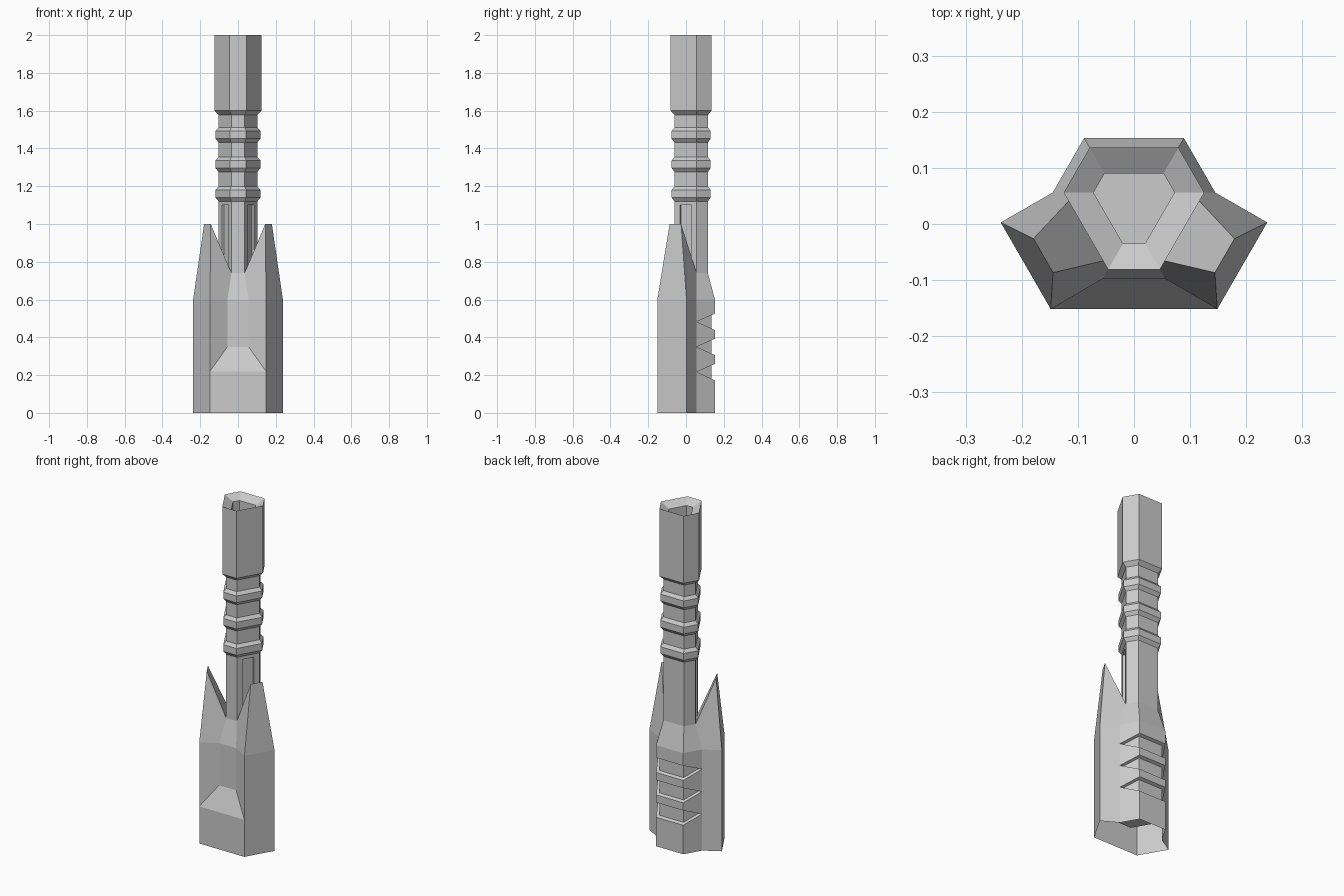
import bpy, bmesh, math
from mathutils import Matrix

if "Cube" in bpy.data.objects:
    bpy.data.objects.remove(bpy.data.objects["Cube"])

CY = 0.037      # axis of the barrel in y
R3 = math.sqrt(3)


def hex_pts(l):
    """Three long and three short sides; l = distance of the long sides from the axis."""
    s, w = l + 0.019, (l - 0.019) / R3
    pts = []
    for k in range(3):
        a = math.radians(120 * k)
        for x in (-w, w):
            pts.append((x * math.cos(a) + s * math.sin(a),
                        CY + x * math.sin(a) - s * math.cos(a)))
    return pts  # front-left, front-right, then counter-clockwise


def loft(name, rings, caps):
    """Bridge equal-length rings of 3D points; caps = extra faces as (ring, index) lists."""
    bm = bmesh.new()
    vs = [[bm.verts.new(p) for p in r] for r in rings]
    n = len(rings[0])
    for a, b in zip(vs, vs[1:]):
        for i in range(n):
            j = (i + 1) % n
            bm.faces.new((a[i], a[j], b[j], b[i]))
    for ring, idx in caps:
        bm.faces.new([vs[ring][i] for i in idx])
    bmesh.ops.remove_doubles(bm, verts=bm.verts, dist=1e-4)
    bmesh.ops.dissolve_limit(bm, angle_limit=0.01, verts=bm.verts, edges=bm.edges)
    bmesh.ops.recalc_face_normals(bm, faces=bm.faces)
    return to_object(name, bm)


def to_object(name, bm):
    me = bpy.data.meshes.new(name)
    bm.to_mesh(me)
    bm.free()
    ob = bpy.data.objects.new(name, me)
    bpy.context.collection.objects.link(ob)
    return ob


def cut(target, cutters):
    bpy.context.view_layer.objects.active = target
    for c in cutters:
        m = target.modifiers.new("cut", 'BOOLEAN')
        m.operation, m.solver, m.object = 'DIFFERENCE', 'EXACT', c
        bpy.ops.object.modifier_apply(modifier=m.name)
        bpy.data.objects.remove(c)


# Barrel: inner sleeve, neck, three rings, muzzle and funnelled bore
profile = [(0.099, 0.1), (0.099, 0.6), (0.079, 0.6)]
for z in (1.12, 1.276, 1.432):
    profile += [(0.079, z), (0.094, z + 0.02), (0.094, z + 0.06), (0.079, z + 0.078)]
profile += [(0.079, 1.578), (0.099, 1.6), (0.099, 2.0), (0.053, 1.97), (0.053, 1.6)]
barrel = loft("barrel", [[(x, y, z) for x, y in hex_pts(l)] for l, z in profile],
              [(0, range(6)), (len(profile) - 1, range(6))])

# Recessed slots in the two neck faces behind the prongs
slots = []
for deg in (-30, 210):
    bm = bmesh.new()
    a = math.radians(deg)
    bmesh.ops.create_cube(bm, size=1, matrix=Matrix.Translation(
        (0.079 * math.cos(a), CY + 0.079 * math.sin(a), 0.9))
        @ Matrix.Rotation(a, 4, 'Z') @ Matrix.Diagonal((0.03, 0.07, 0.4, 1)))
    slots.append(to_object("slot_cutter", bm))
cut(barrel, slots)


# Housing: hexagonal core with two prongs, front filled in below a ramp
def polar(r, deg):
    a = math.radians(deg)
    return (r * math.cos(a), CY + r * math.sin(a))


def section(l, z, pr, half, pz, front_y=None, front_z=None):
    h = [(x, y, z) for x, y in hex_pts(l)]
    fz = z if front_z is None else front_z
    for i in (0, 1):
        h[i] = (h[i][0], h[i][1] if front_y is None else front_y, fz)
    right = [(*polar(pr, -30 - half), pz), (*polar(pr, -30 + half), pz)]
    left = [(*polar(pr, 210 - half), pz), (*polar(pr, 210 + half), pz)]
    return h[0:2] + right + h[2:6] + left


P, H = 0.24, 21.8
fy = polar(P, -30 - H)[1]
housing = loft("housing", [
    section(0.116, 0, P, H, 0, fy),
    section(0.116, 0.22, P, H, 0.22, fy),
    section(0.116, 0.22, P, H, 0.22, None, 0.35),
    section(0.116, 0.6, P, H, 0.6),
    section(0.079, 0.74, 0.19, 10.6, 1.0)],
    [(0, range(10)), (4, (0, 1, 4, 5, 6, 7)), (4, (1, 2, 3, 4)), (4, (7, 8, 9, 0))])

# Three wedge grooves across the back
wedges = []
for z in (0.217, 0.35, 0.483):
    tri = [(0.056, z), (0.256, z - 0.092), (0.256, z + 0.088)]
    wedges.append(loft("wedge_cutter", [[(x, y, h) for y, h in tri] for x in (-0.22, 0.22)],
                       [(0, range(3)), (1, range(3))]))
cut(housing, wedges)

# Open the underside of the housing
bm = bmesh.new()
bm.from_mesh(housing.data)
bottom = [f for f in bm.faces if all(v.co.z < 1e-4 for v in f.verts)]
bmesh.ops.delete(bm, geom=bottom, context='FACES')
bm.to_mesh(housing.data)
bm.free()
